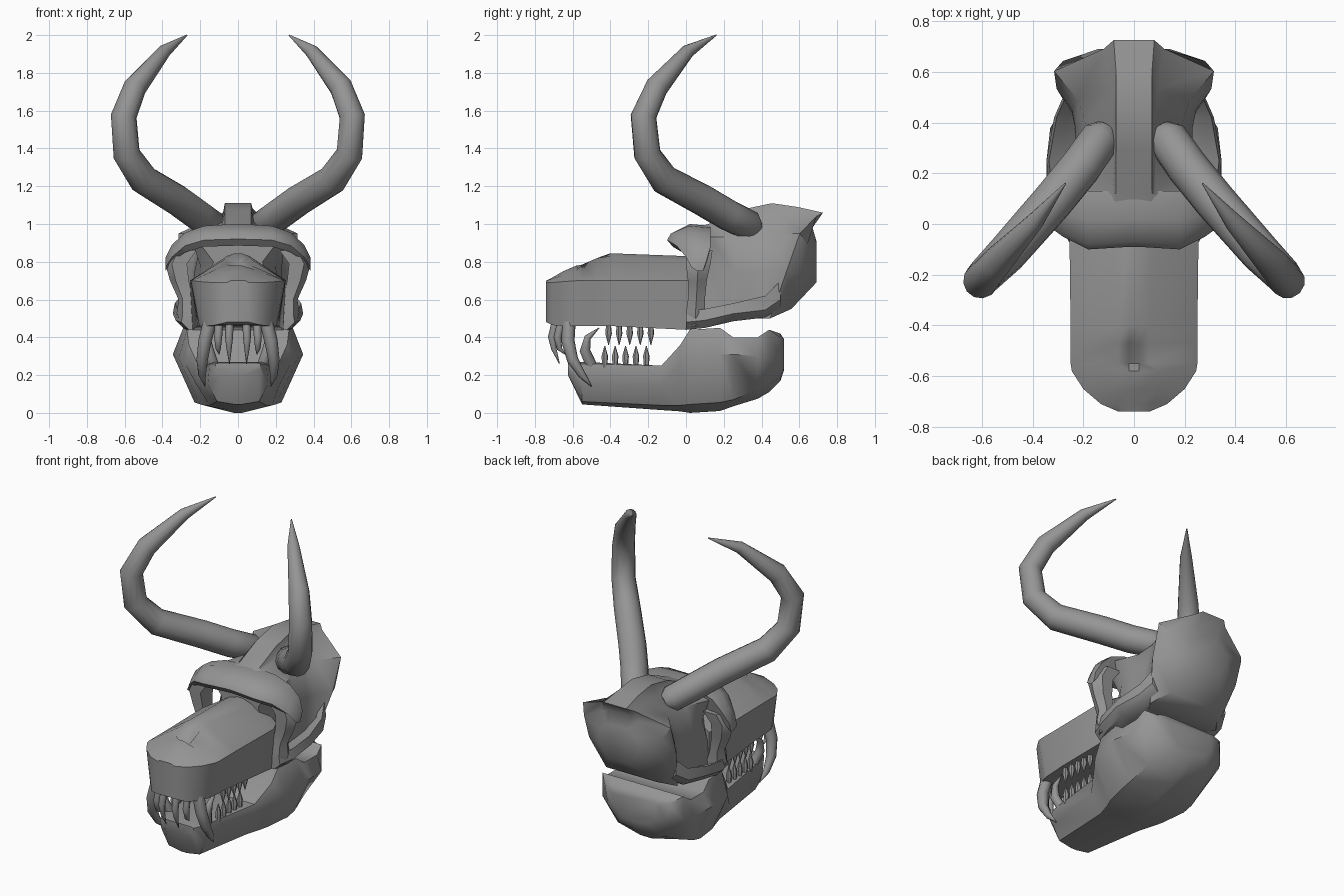
import bpy, bmesh, math
from mathutils import Vector

bone = bpy.data.materials.new("bone_grey")
bone.diffuse_color = (0.3, 0.3, 0.3, 1)


def skin(name, rings, angle=45):
    """Bridge closed rings of points, cap both ends, shade smooth."""
    bm = bmesh.new()
    vs = [[bm.verts.new(p) for p in r] for r in rings]
    n = len(vs[0])
    for a, b in zip(vs, vs[1:]):
        for i in range(n):
            j = (i + 1) % n
            bm.faces.new((a[i], a[j], b[j], b[i]))
    bm.faces.new(vs[0])
    bm.faces.new(vs[-1])
    bmesh.ops.recalc_face_normals(bm, faces=bm.faces)
    me = bpy.data.meshes.new(name)
    bm.to_mesh(me)
    bm.free()
    ob = bpy.data.objects.new(name, me)
    bpy.context.collection.objects.link(ob)
    me.materials.append(bone)
    bpy.ops.object.select_all(action='DESELECT')
    ob.select_set(True)
    bpy.context.view_layer.objects.active = ob
    bpy.ops.object.shade_smooth_by_angle(angle=math.radians(angle))
    return ob


def loft(name, sections):
    """Sections are (y, backward lean, right half outline from top to bottom)."""
    rings = []
    for y, lean, half in sections:
        pts = half + [(-x, z) for x, z in reversed(half)]
        rings.append([(x, y + lean * (z - 0.8 + 4 * max(0, z - 1)), z) for x, z in pts])
    return skin(name, rings)


def tube(name, path, sides=8):
    """Path points are (x, y, z, radius)."""
    pts = [Vector(p[:3]) for p in path]
    rings, side, last = [], None, None
    for i, p in enumerate(pts):
        t = (pts[min(i + 1, len(pts) - 1)] - pts[max(i - 1, 0)]).normalized()
        if side is None:
            side = t.orthogonal().normalized()
        else:
            side = last.rotation_difference(t) @ side
        last, up = t, t.cross(side)
        rings.append([p + path[i][3] * (math.cos(a) * side + math.sin(a) * up)
                      for a in (2 * math.pi * k / sides for k in range(sides))])
    return skin(name, rings, 50)


def pair(name, path, sides=8):
    for label, s in (("right", 1), ("left", -1)):
        tube(f"{name}_{label}", [(s * x, y, z, r) for x, y, z, r in path], sides)


def mirrored_skin(name, rings):
    for label, s in (("right", 1), ("left", -1)):
        skin(f"{name}_{label}", [[(s * x, y, z) for x, y, z in r] for r in rings])


# Snout with a nasal notch on top
loft("snout", [
    (-0.74, 0, [(.02, .70), (.04, .70), (.06, .69), (.06, .48)]),
    (-0.71, 0, [(.02, .715), (.07, .71), (.13, .69), (.12, .465)]),
    (-0.65, 0, [(.02, .75), (.10, .73), (.20, .695), (.17, .46)]),
    (-0.58, 0, [(.02, .78), (.10, .755), (.245, .70), (.20, .46)]),
    (-0.55, 0, [(.02, .73), (.06, .785), (.25, .70), (.205, .46)]),
    (-0.47, 0, [(.02, .80), (.06, .82), (.25, .70), (.21, .46)]),
    (-0.40, 0, [(.02, .845), (.06, .83), (.25, .70), (.215, .46)]),
    (0.00, 0, [(.02, .83), (.08, .81), (.255, .70), (.24, .44)]),
    (0.08, 0, [(.02, .82), (.08, .80), (.22, .70), (.22, .45)]),
])

# Braincase with top crest, flared rear rim and rounded back
loft("cranium", [
    (0.02, 0, [(.07, .97), (.10, .965), (.22, .92), (.13, .80), (.22, .45)]),
    (0.12, 0, [(.07, 1.0), (.085, .99), (.25, .93), (.20, .78), (.23, .46)]),
    (0.26, .05, [(.07, 1.075), (.085, 1.01), (.19, .93), (.23, .75), (.23, .49)]),
    (0.38, .1, [(.07, 1.11), (.085, 1.025), (.19, .94), (.23, .75), (.23, .50)]),
    (0.46, .2, [(.07, 1.09), (.09, 1.03), (.22, .95), (.245, .75), (.22, .50)]),
    (0.55, .35, [(.08, 1.06), (.12, 1.04), (.315, .95), (.305, .75), (.25, .50)]),
    (0.62, .25, [(.08, .99), (.13, .97), (.28, .89), (.27, .74), (.18, .55)]),
    (0.69, 0, [(.05, .91), (.08, .90), (.14, .86), (.14, .77), (.08, .69)]),
])

# Brow slab across the front: x, front y, underside, front edge, top, back y
brow = [(.385, .03, .75, .79, .82, .11), (.35, .00, .80, .85, .89, .13),
        (.28, -.05, .85, .92, .955, .13), (.18, -.10, .88, .95, .99, .13),
        (.02, -.09, .885, .955, 1.0, .13)]
full = [(-b[0], *b[1:]) for b in brow] + brow[::-1]
skin("brow", [[(x, yf + .03, lo), (x, yf, (lo + hi) / 2), (x, yf + .02, hi),
               (x, (yf + yb) / 2, top), (x, yb, top - .01), (x, yb - .02, lo)]
              for x, yf, lo, hi, top, yb in full])

# Eye socket bars: z, inner x, outer x, front y, back y
bars = [(.86, .22, .355, .00, .14), (.79, .27, .385, .00, .13), (.70, .26, .36, .01, .11),
        (.60, .24, .315, .01, .10), (.53, .22, .325, .00, .10), (.46, .22, .30, .00, .10)]
mirrored_skin("socket_bar", [
    [(a, f, z), (a + .7 * (b - a), f, z), (b, (f + k) / 2, z), (a + .7 * (b - a), k, z), (a, k, z)]
    for z, a, b, f, k in bars])

# Cheek arches: y, inner x, outer x, bottom z, top z
arches = [(.00, .20, .30, .44, .54), (.10, .20, .33, .45, .55), (.25, .20, .345, .485, .58),
          (.42, .20, .315, .505, .62), (.50, .20, .28, .56, .70)]
mirrored_skin("cheek_arch", [
    [(a, y, lo), (b - .04, y, lo), (b, y, lo + .04), (b - .01, y, hi), (b - .05, y, hi - .02),
     (a, y, lo + .04)] for y, a, b, lo, hi in arches])

# Lower jaw
loft("lower_jaw", [
    (-0.625, 0, [(.10, .265), (.12, .26), (.12, .23), (.08, .20), (.02, .20)]),
    (-0.55, 0, [(.12, .27), (.15, .26), (.16, .15), (.11, .06), (.02, .045)]),
    (-0.13, 0, [(.17, .25), (.21, .25), (.22, .15), (.15, .04), (.02, .015)]),
    (-0.03, 0, [(.20, .36), (.26, .36), (.28, .26), (.18, .04), (.02, .008)]),
    (0.02, 0, [(.22, .44), (.27, .44), (.315, .29), (.20, .045), (.02, 0)]),
    (0.18, 0, [(.23, .45), (.29, .45), (.345, .31), (.23, .055), (.02, .01)]),
    (0.25, 0, [(.23, .40), (.30, .40), (.345, .31), (.23, .07), (.02, .035)]),
    (0.38, 0, [(.23, .40), (.30, .40), (.33, .30), (.21, .12), (.02, .075)]),
    (0.44, 0, [(.22, .44), (.29, .44), (.29, .29), (.18, .15), (.02, .11)]),
    (0.50, 0, [(.18, .42), (.23, .40), (.21, .28), (.13, .19), (.02, .17)]),
    (0.52, 0, [(.14, .39), (.17, .37), (.15, .29), (.09, .24), (.02, .23)]),
])

# Horns
pair("horn", [(.105, .375, .975, .045), (.13, .34, .99, .08), (.21, .225, 1.045, .083),
              (.32, .09, 1.125, .083), (.50, -.115, 1.235, .08), (.59, -.205, 1.37, .072),
              (.605, -.225, 1.57, .069), (.545, -.155, 1.725, .062), (.39, .01, 1.915, .036),
              (.27, .16, 2.0, .003)], 12)

# Large fangs and front teeth
pair("upper_fang", [(.15, -.62, .48, .036), (.175, -.625, .38, .035), (.19, -.60, .28, .03),
                    (.19, -.55, .20, .02), (.175, -.50, .14, .002)])
pair("lower_fang", [(.13, -.50, .25, .03), (.155, -.535, .33, .028),
                    (.165, -.52, .40, .018), (.165, -.46, .45, .002)])
for i, (x, y, low) in enumerate(((.045, -.69, .26), (.10, -.66, .31))):
    pair(f"front_tooth_{i}", [(x, y, .48, .022), (x * 1.05, y - .02, .40, .021),
                              (x * 1.05, y - .01, .34, .014), (x, y + .02, low, .002)])

# Rows of cheek teeth
for i in range(5):
    yu, yl = -.41 + .056 * i, -.43 + .055 * i
    pair(f"upper_tooth_{i}", [(.18, yu, .47, .013), (.18, yu, .42, .018), (.18, yu, .36, .002)], 6)
    pair(f"lower_tooth_{i}", [(.16, yl, .24, .013), (.16, yl, .30, .018), (.16, yl, .355, .002)], 6)
